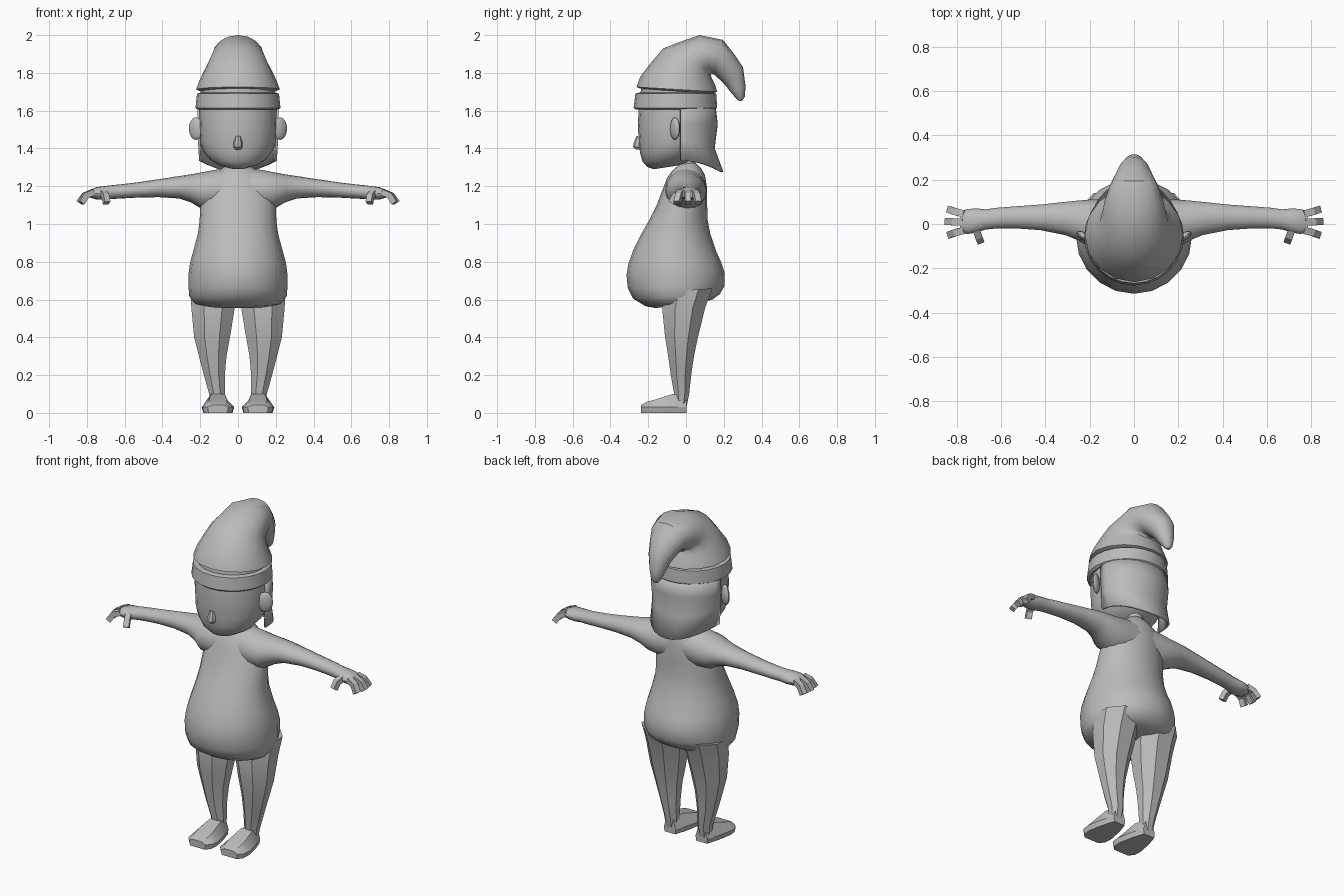
import bpy, bmesh, math
from mathutils import Vector, Matrix

grey = bpy.data.materials.new("plain grey")
grey.diffuse_color = (0.5, 0.5, 0.5, 1)


def finish(name, bm, mirror=False, angle=35):
    bmesh.ops.recalc_face_normals(bm, faces=bm.faces)
    me = bpy.data.meshes.new(name)
    bm.to_mesh(me)
    bm.free()
    me.materials.append(grey)
    ob = bpy.data.objects.new(name, me)
    bpy.context.collection.objects.link(ob)
    bpy.ops.object.select_all(action='DESELECT')
    bpy.context.view_layer.objects.active = ob
    ob.select_set(True)
    bpy.ops.object.shade_smooth_by_angle(angle=math.radians(angle))
    if mirror:
        m = ob.modifiers.new("mirror", 'MIRROR')
        m.use_mirror_merge = False
    return ob


def skin(bm, rings, closed=True, caps=True):
    rows = [[bm.verts.new(p) for p in r] for r in rings]
    n = len(rows[0])
    for a, b in zip(rows, rows[1:]):
        for i in range(n if closed else n - 1):
            j = (i + 1) % n
            bm.faces.new((a[i], a[j], b[j], b[i]))
    if caps:
        bm.faces.new(rows[0])
        bm.faces.new(rows[-1][::-1])


def ellipse(c, u, v, n, turn=0.0):
    c, u, v = Vector(c), Vector(u), Vector(v)
    return [c + u * math.cos(t) + v * math.sin(t)
            for t in (turn + 2 * math.pi * i / n for i in range(n))]


def loft(name, rings, n, mirror=False, angle=35, turn=0.0):
    """Rings: front y, front z, back y, back z, left x, right x."""
    bm = bmesh.new()
    skin(bm, [ellipse(((xa + xb) / 2, (fy + by) / 2, (fz + bz) / 2),
                      ((xb - xa) / 2, 0, 0), (0, (by - fy) / 2, (bz - fz) / 2), n, turn)
              for fy, fz, by, bz, xa, xb in rings])
    return finish(name, bm, mirror, angle)


def centred(rows):
    return [(a, b, c, d, -w, w) for a, b, c, d, w in rows]


# Torso with round belly
loft("torso", centred([
    (-.16, .555, .10, .59, .20), (-.215, .565, .14, .60, .235), (-.28, .605, .18, .63, .258),
    (-.308, .66, .203, .67, .262), (-.315, .73, .205, .74, .262), (-.305, .79, .185, .80, .254),
    (-.28, .86, .158, .86, .236), (-.235, .95, .128, .95, .212), (-.195, 1.02, .115, 1.02, .203),
    (-.155, 1.10, .112, 1.10, .20), (-.125, 1.18, .11, 1.20, .18), (-.10, 1.245, .10, 1.26, .14),
    (-.07, 1.285, .08, 1.295, .09), (-.035, 1.315, .05, 1.325, .05), (-.03, 1.35, .045, 1.36, .045)]), 20)

# Arms and palms: x, front y, back y, bottom z, top z
bm = bmesh.new()
skin(bm, [ellipse((x, (a + b) / 2, (c + d) / 2), (0, (b - a) / 2, 0), (0, 0, (d - c) / 2), 16)
          for x, a, b, c, d in [
    (0, -.10, .105, 1.08, 1.302), (.12, -.11, .11, 1.07, 1.287), (.20, -.105, .11, 1.085, 1.272),
    (.25, -.075, .106, 1.115, 1.263), (.31, -.05, .10, 1.135, 1.254), (.42, -.028, .088, 1.142, 1.237),
    (.53, -.02, .08, 1.14, 1.221), (.62, -.02, .073, 1.135, 1.21), (.67, -.025, .066, 1.132, 1.205),
    (.71, -.038, .07, 1.128, 1.20), (.75, -.045, .068, 1.13, 1.195), (.785, -.04, .058, 1.14, 1.18)]])
finish("arm", bm, True)

# Fingers and thumb as bent square bars
fingers = [
    [(.765, .045, 1.168), (.805, .055, 1.152), (.832, .064, 1.112)],
    [(.77, .008, 1.170), (.813, .010, 1.152), (.842, .011, 1.112)],
    [(.765, -.028, 1.168), (.805, -.038, 1.152), (.83, -.048, 1.112)],
    [(.715, -.025, 1.165), (.702, -.055, 1.148), (.695, -.075, 1.112)]]
bm = bmesh.new()
for path in fingers:
    pts = [Vector(p) for p in path]
    flat = pts[2] - pts[0]
    side = Vector((-flat.y, flat.x, 0)).normalized() * .016
    rings = []
    for i, p in enumerate(pts):
        d = pts[min(i + 1, 2)] - pts[max(i - 1, 0)]
        up = side.cross(d).normalized() * .016
        rings.append([p + side + up, p - side + up, p - side - up, p + side - up])
    skin(bm, rings)
finish("fingers", bm, True, 20)

# Legs
loft("leg", [
    (-.12, .64, .15, .66, .0, .262), (-.135, .55, .112, .56, .008, .256), (-.118, .40, .07, .40, .035, .24),
    (-.10, .30, .048, .30, .055, .213), (-.085, .20, .032, .20, .065, .185),
    (-.066, .10, .02, .10, .066, .156), (-.06, .02, .003, .02, .075, .145)], 8, True, 25, math.pi / 8)

# Feet: sections along y with half width and height
bm = bmesh.new()
skin(bm, [[Vector((.106 + sx * w, y, z)) for sx, z in
           ((-.9, 0), (-1, .03), (-.55, h), (.55, h), (1, .03), (.9, 0))]
          for y, w, h in [(.003, .04, .09), (-.07, .066, .10), (-.165, .086, .07),
                          (-.21, .08, .058), (-.237, .055, .042)]])
finish("foot", bm, True, 25)

# Head
loft("head", centred([
    (-.235, 1.74, .13, 1.74, .19), (-.25, 1.62, .14, 1.62, .203), (-.255, 1.52, .14, 1.52, .205),
    (-.25, 1.43, .125, 1.43, .20), (-.243, 1.375, .09, 1.385, .18), (-.23, 1.33, .05, 1.35, .148),
    (-.205, 1.302, .01, 1.325, .10), (-.17, 1.29, -.04, 1.31, .05)]), 20)

# Hair curtain at the back, flaring at the hem: side z, back z, half width, back y
bm = bmesh.new()
skin(bm, [[Vector((w * math.cos(t), -.03 + (yb + .03) * math.sin(t), zs + (zb - zs) * math.sin(t) ** 2))
           for t in (math.pi * i / 14 for i in range(15))]
          for zs, zb, w, yb in [(1.63, 1.63, .208, .15), (1.53, 1.53, .21, .162),
                                (1.44, 1.40, .206, .146), (1.335, 1.275, .20, .192)]],
     closed=False, caps=False)
hair = finish("hair", bm)
s = hair.modifiers.new("thickness", 'SOLIDIFY')
s.thickness = .012
s.offset = 0

# Ears and nose
bm = bmesh.new()
bmesh.ops.create_uvsphere(bm, u_segments=12, v_segments=8, radius=1, matrix=
    Matrix.Translation((.222, -.058, 1.505)) @ Matrix.Rotation(math.radians(30), 4, 'Z')
    @ Matrix.Diagonal((.044, .018, .06, 1)))
finish("ear", bm, True)
loft("nose", centred([(-.262, 1.465, -.22, 1.465, .015), (-.277, 1.43, -.22, 1.43, .024),
                      (-.281, 1.408, -.22, 1.408, .024), (-.265, 1.395, -.22, 1.395, .015)]), 8, angle=25)

# Hat band
loft("hat_band", centred([(-.265, 1.605, .155, 1.605, .212), (-.277, 1.615, .165, 1.615, .225),
                          (-.268, 1.69, .16, 1.69, .217), (-.25, 1.695, .145, 1.695, .20)]), 24)

# Floppy pointed hat
loft("hat", centred([
    (-.235, 1.715, .14, 1.69, .20), (-.262, 1.725, .165, 1.70, .222), (-.242, 1.78, .155, 1.735, .205),
    (-.185, 1.855, .14, 1.765, .18), (-.12, 1.93, .132, 1.785, .155), (-.03, 1.965, .133, 1.792, .143),
    (.07, 2.0, .138, 1.794, .133), (.195, 1.975, .15, 1.79, .11), (.255, 1.90, .172, 1.77, .088),
    (.302, 1.83, .20, 1.745, .066), (.315, 1.73, .235, 1.70, .044), (.312, 1.675, .265, 1.665, .028),
    (.297, 1.652, .28, 1.652, .012)]), 16)
